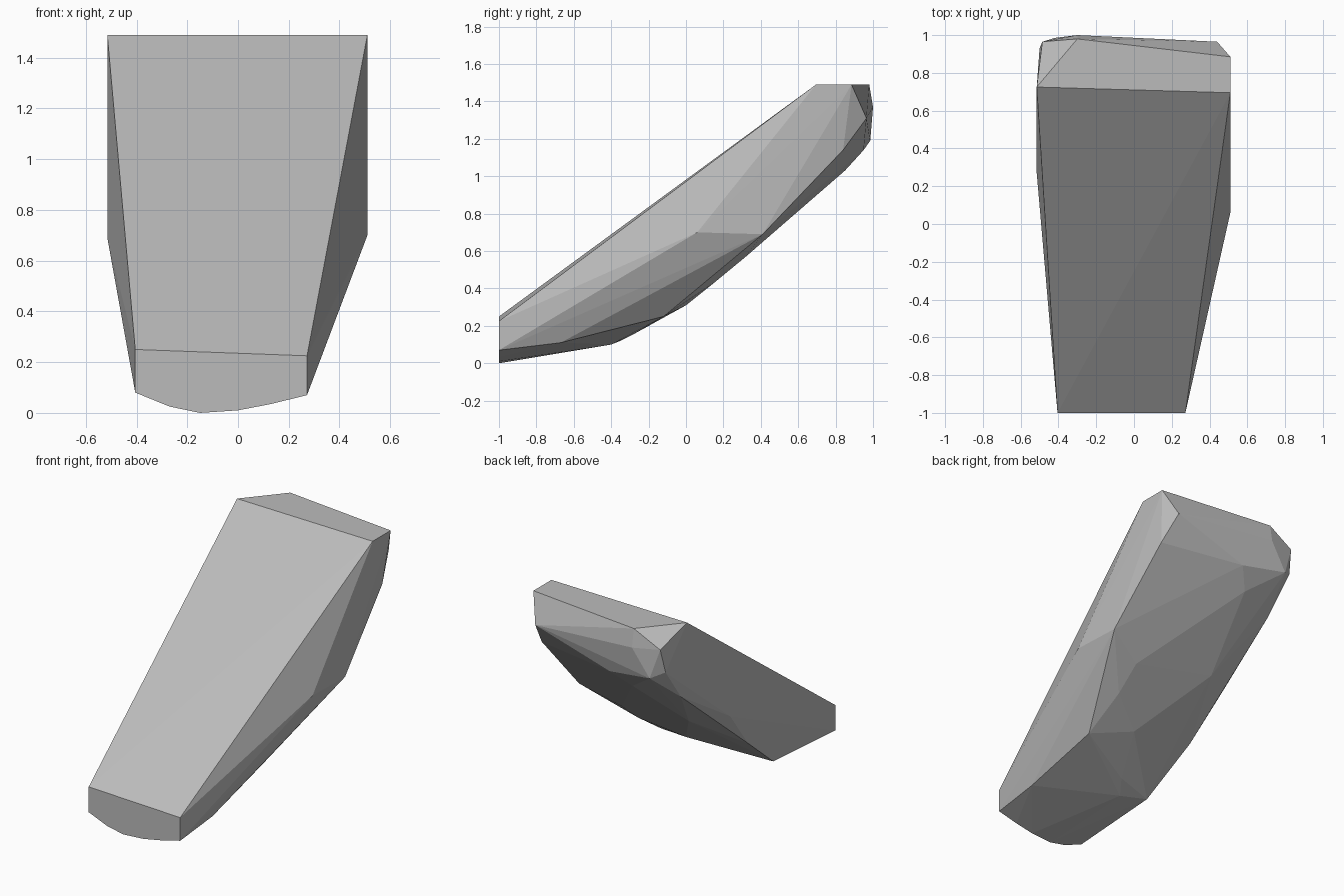
import bpy
import bmesh

cube = bpy.data.objects.get("Cube")
if cube:
    bpy.data.objects.remove(cube, do_unlink=True)

# Plain stone colour
stone = bpy.data.materials.new("grey_stone")
stone.use_nodes = True
grey = (0.5, 0.5, 0.5, 1)
stone.diffuse_color = grey
stone.node_tree.nodes["Principled BSDF"].inputs["Base Color"].default_value = grey

# Flat front cut with a rounded belly (x, z)
front_cut = [(-.405, .25), (.272, .225), (.272, .07), (.13, .035), (0, .01),
             (-.15, 0), (-.27, .025), (-.405, .08)]
# Level top facet (x, y)
top_facet = [(-.515, .725), (.51, .695), (.51, .885), (-.3, .98)]
# Corners of the back end
back_end = [(-.3, 1, 1.37), (.44, .965, 1.31), (-.485, .965, 1.39),
            (-.5, .93, 1.23), (-.42, .985, 1.19), (-.1, .95, 1.14)]
# Corners along the two flanks
flanks = [(.51, .06, .7), (.505, .41, .69), (.48, .84, 1.14),
          (.27, -.12, .25), (.28, -.67, .11), (-.515, .27, .69),
          (-.48, .74, .99), (-.46, 0, .39), (-.4, -.35, .12)]
# Corners along the sloping underside
belly = [(-.22, -.4, .1), (-.14, -.29, .15), (0, 0, .31), (.25, .15, .43),
         (.25, .32, .57), (-.09, .7, .9), (-.2, .85, 1.03), (-.3, .4, .65)]

corners = [(x, -1, z) for x, z in front_cut]
corners += [(x, y, 1.49) for x, y in top_facet]
corners += back_end + flanks + belly

# Wrap the corners in one faceted solid
bm = bmesh.new()
for corner in corners:
    bm.verts.new(corner)
hull = bmesh.ops.convex_hull(bm, input=bm.verts)
loose = [v for v in bm.verts if not v.link_faces]
bmesh.ops.delete(bm, geom=loose, context='VERTS')
bmesh.ops.dissolve_limit(bm, angle_limit=0.01, verts=bm.verts, edges=bm.edges)
bmesh.ops.recalc_face_normals(bm, faces=bm.faces)

mesh = bpy.data.meshes.new("stone_shard")
bm.to_mesh(mesh)
bm.free()
mesh.materials.append(stone)
shard = bpy.data.objects.new("stone_shard", mesh)
bpy.context.collection.objects.link(shard)
